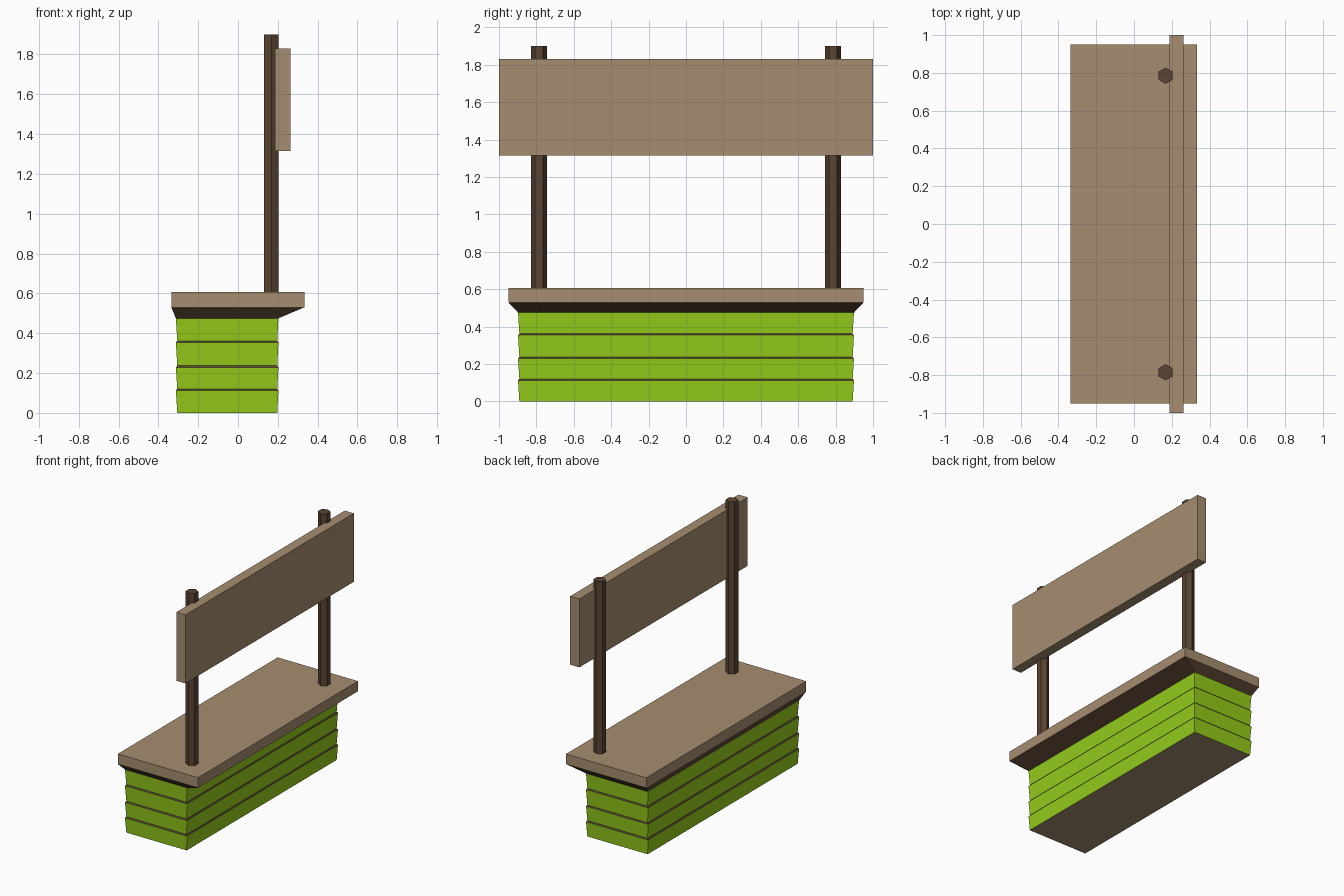
import bpy, bmesh, math

if "Cube" in bpy.data.objects:
    bpy.data.objects.remove(bpy.data.objects["Cube"])


def material(name, rgb):
    m = bpy.data.materials.new(name)
    m.diffuse_color = (*rgb, 1)
    m.use_nodes = True
    m.node_tree.nodes["Principled BSDF"].inputs["Base Color"].default_value = m.diffuse_color
    return m


GREEN = material("green_paint", (0.30, 0.60, 0.011))
TAN = material("light_wood", (0.38, 0.27, 0.16))
BROWN = material("dark_wood", (0.10, 0.058, 0.032))


def finish(name, bm, mats):
    bmesh.ops.recalc_face_normals(bm, faces=bm.faces[:])
    me = bpy.data.meshes.new(name)
    bm.to_mesh(me)
    bm.free()
    for m in mats:
        me.materials.append(m)
    ob = bpy.data.objects.new(name, me)
    bpy.context.collection.objects.link(ob)
    return ob


def loft(name, rings, mats, bands, bottom=0, top=0):
    """Stack of rectangles (x0, x1, half_y, z); bands = material index of each strip."""
    bm = bmesh.new()
    loops = [[bm.verts.new(p) for p in ((a, -h, z), (b, -h, z), (b, h, z), (a, h, z))]
             for a, b, h, z in rings]
    for lo, hi, mat in zip(loops, loops[1:], bands):
        for i in range(4):
            j = (i + 1) % 4
            bm.faces.new((lo[i], lo[j], hi[j], hi[i])).material_index = mat
    bm.faces.new(loops[0]).material_index = bottom
    bm.faces.new(loops[-1]).material_index = top
    return finish(name, bm, mats)


# Stall base: four planks flaring towards the top, with dark ledges between
rings, bands = [], []
levels = [0, 0.12, 0.237, 0.362, 0.475]
for z0, z1 in zip(levels, levels[1:]):
    rings += [(-0.305, 0.197, 0.891, z0), (-0.312, 0.203, 0.898, z1 - (0.008 if z1 < 0.4 else 0))]
    bands += [0, 1]
loft("stall_base", rings, [GREEN, BROWN, TAN], bands[:-1], bottom=2, top=1)

# Counter top: dark sloped underside below a light slab
loft("counter_top",
     [(-0.312, 0.203, 0.898, 0.475), (-0.335, 0.333, 0.95, 0.53), (-0.335, 0.333, 0.95, 0.606)],
     [TAN, BROWN], [1, 0], bottom=1)

# Sign board
loft("sign_board", [(0.187, 0.263, 1.0, 1.315), (0.187, 0.263, 1.0, 1.83)], [TAN], [0])

# Hexagonal posts, corners pointing along y
for side, label in ((-1, "front"), (1, "back")):
    bm = bmesh.new()
    hexagon = [bm.verts.new((0.167 + 0.043 * math.sin(k * math.pi / 3),
                             side * 0.785 + 0.043 * math.cos(k * math.pi / 3), 0.6))
               for k in range(6)]
    base = bm.faces.new(hexagon)
    up = bmesh.ops.extrude_face_region(bm, geom=[base], use_keep_orig=True)["geom"]
    bmesh.ops.translate(bm, vec=(0, 0, 1.3), verts=[v for v in up if isinstance(v, bmesh.types.BMVert)])
    finish(label + "_post", bm, [BROWN])
